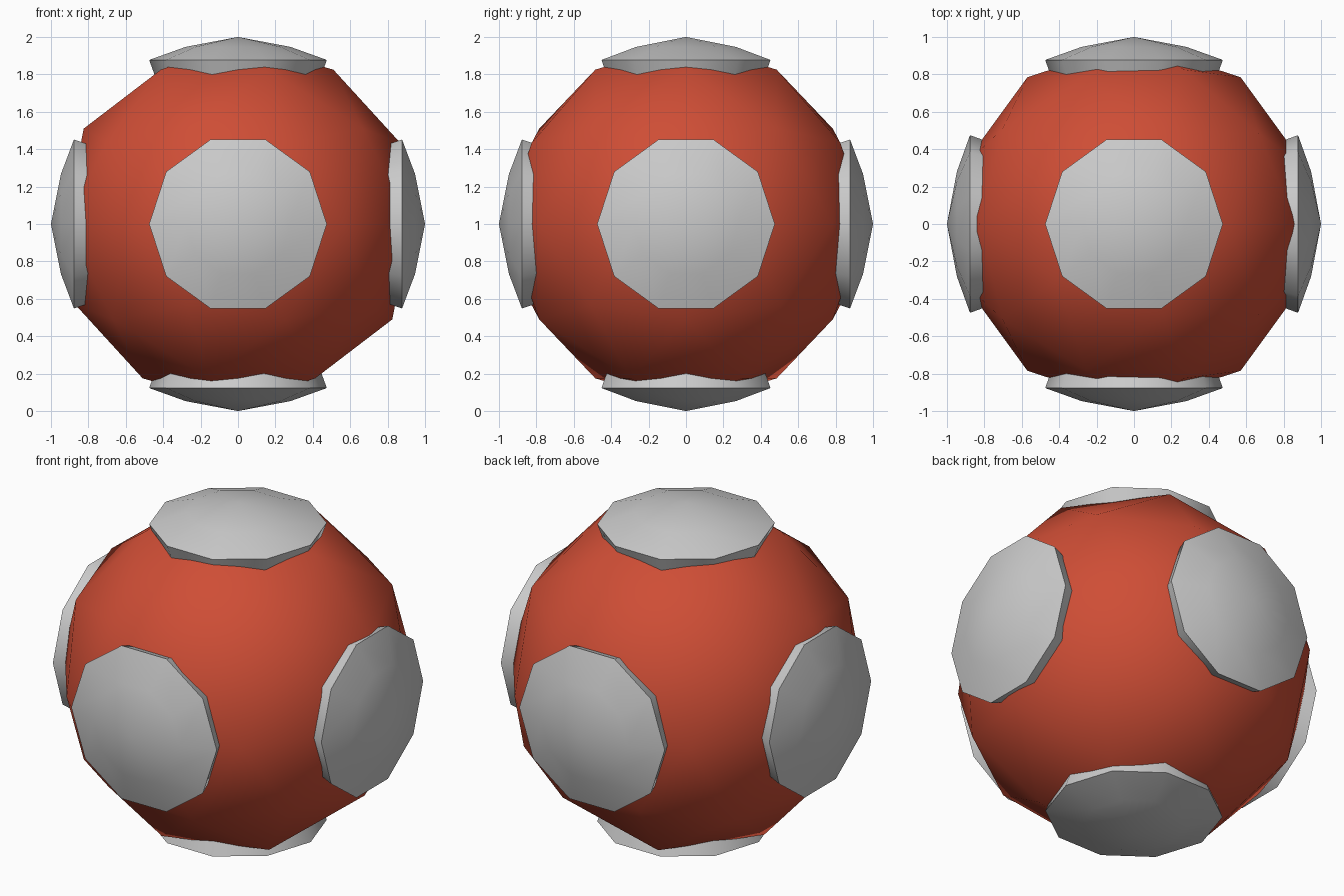
import bpy, bmesh, math
from mathutils import Vector

if "Cube" in bpy.data.objects:
    bpy.data.objects.remove(bpy.data.objects["Cube"])

CENTRE = Vector((0, 0, 1))

# red low-poly ball
bpy.ops.mesh.primitive_ico_sphere_add(subdivisions=2, radius=0.97, location=CENTRE)
ball = bpy.context.object
ball.name = "ball"
red = bpy.data.materials.new("red")
red.diffuse_color = (0.62, 0.075, 0.036, 1)
red.use_nodes = True
red.node_tree.nodes["Principled BSDF"].inputs["Base Color"].default_value = red.diffuse_color
ball.data.materials.append(red)
bpy.ops.object.shade_smooth()


# ten-sided domed cap facing direction n, with one corner along direction u
def cap(name, n, u):
    n, u = Vector(n), Vector(u)
    v = n.cross(u)
    profile = [(0.28, 0.947), (0.475, 0.877), (0.425, 0.74)]  # radius, height
    bm = bmesh.new()
    apex = bm.verts.new(n)
    rings = []
    for r, h in profile:
        rings.append([bm.verts.new(n * h + u * r * math.cos(a) + v * r * math.sin(a))
                      for a in (math.tau * i / 10 for i in range(10))])
    for i in range(10):
        j = (i + 1) % 10
        bm.faces.new((apex, rings[0][i], rings[0][j]))
        for a, b in zip(rings, rings[1:]):
            bm.faces.new((a[i], b[i], b[j], a[j]))
    bm.faces.new(rings[-1][::-1])
    bmesh.ops.recalc_face_normals(bm, faces=bm.faces)
    mesh = bpy.data.meshes.new(name)
    bm.to_mesh(mesh)
    bm.free()
    ob = bpy.data.objects.new(name, mesh)
    ob.location = CENTRE
    bpy.context.collection.objects.link(ob)
    bpy.ops.object.select_all(action='DESELECT')
    ob.select_set(True)
    bpy.context.view_layer.objects.active = ob
    bpy.ops.object.shade_smooth_by_angle(angle=math.radians(35))


# one cap on each axis end
X, Y = (1, 0, 0), (0, 1, 0)
for name, n, u in [("top_cap", (0, 0, 1), X), ("bottom_cap", (0, 0, -1), X),
                   ("front_cap", (0, -1, 0), X), ("back_cap", (0, 1, 0), X),
                   ("right_cap", (1, 0, 0), Y), ("left_cap", (-1, 0, 0), Y)]:
    cap(name, n, u)
